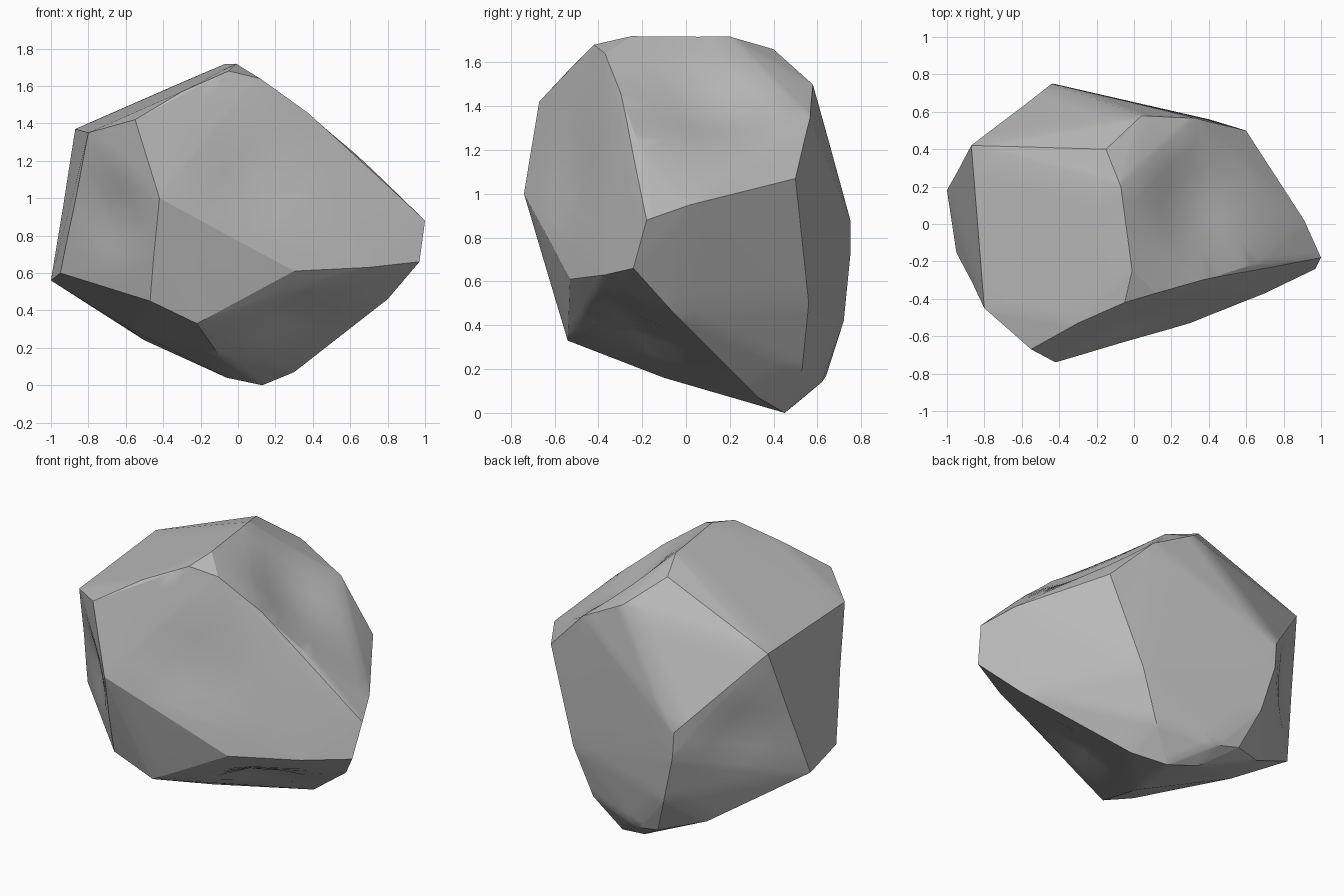
import bpy
import bmesh
import math
from mathutils import Vector

# Remove the default cube only
default_cube = bpy.data.objects.get("Cube")
if default_cube:
    bpy.data.objects.remove(default_cube, do_unlink=True)


def make_material(name, grey):
    colour = (grey, grey, grey, 1.0)
    material = bpy.data.materials.new(name)
    material.use_nodes = True
    material.diffuse_color = colour
    shader = next(n for n in material.node_tree.nodes if n.type == "BSDF_PRINCIPLED")
    shader.inputs["Base Color"].default_value = colour
    shader.inputs["Roughness"].default_value = 0.9
    return material


# Corners of the sloping top facet and the crest to its right
crown = [
    (-.87, .42, 1.37), (-.15, .4, 1.66), (-.07, .2, 1.72), (-.01, -.25, 1.72),
    (.12, -.37, 1.64), (-.05, -.42, 1.68), (-.3, -.53, 1.57), (-.55, -.67, 1.42),
    (-.8, -.45, 1.35), (.04, .58, 1.5), (.33, .57, 1.35), (.38, -.3, 1.46),
]

# Corners around the widest part
waist = [
    (.6, .5, 1.07), (.75, .25, 1.02), (.63, -.22, 1.24), (.91, .02, .95),
    (1, -.18, .88), (.97, -.24, .66), (-.44, .75, .88), (-.43, .75, .72),
    (-.42, -.74, 1), (-.94, .27, .84), (-1, .18, .56), (-.95, -.15, .6),
    (-.45, -.65, .7), (.3, -.53, .61), (.7, -.37, .63),
]

# Corners of the tapering underside
base = [
    (.4, .56, .5), (.28, .53, .2), (-.35, .72, .42), (-.1, .62, .14),
    (-.06, .5, .04), (-.25, .64, .17), (-.5, .5, .24), (.13, .45, 0),
    (.3, .33, .07), (.43, .22, .19), (.8, -.06, .46), (-.1, -.1, .16),
    (-.22, -.54, .33), (-.47, -.57, .45), (-.6, .15, .31),
]

# Shallow hollows: centre, radius, depth
hollows = [
    ((.05, -.5, 1.1), .3, .03),
    ((.3, -.2, .4), .25, .06),
    ((.33, .12, 1.42), .4, .07),
    ((-.7, -.5, .9), .25, .04),
    ((-.75, .5, .85), .25, .03),
]


def wrap_corners(points):
    """Stretch a closed skin over the corner points."""
    bm = bmesh.new()
    for point in points:
        bm.verts.new(point)
    result = bmesh.ops.convex_hull(bm, input=bm.verts[:])
    leftovers = {g for g in result["geom_interior"] + result["geom_unused"]
                 if isinstance(g, bmesh.types.BMVert) and g.is_valid}
    bmesh.ops.delete(bm, geom=list(leftovers), context="VERTS")
    return bm


def press_hollows(bm, dents):
    """Push the skin inward around each hollow, fading with distance."""
    bm.normal_update()
    moves = {}
    for vert in bm.verts:
        depth = 0.0
        for centre, radius, strength in dents:
            distance = (vert.co - Vector(centre)).length
            depth += strength * math.exp(-(distance / radius) ** 2 * 2)
        moves[vert] = vert.normal * depth
    for vert, move in moves.items():
        vert.co -= move


# Boulder: faceted skin, refined, hollowed and shaded
bm = wrap_corners(crown + waist + base)
bmesh.ops.subdivide_edges(bm, edges=bm.edges[:], cuts=5, use_grid_fill=True)
press_hollows(bm, hollows)
bmesh.ops.recalc_face_normals(bm, faces=bm.faces[:])

mesh = bpy.data.meshes.new("boulder")
bm.to_mesh(mesh)
bm.free()
boulder = bpy.data.objects.new("boulder", mesh)
bpy.context.collection.objects.link(boulder)
mesh.materials.append(make_material("stone grey", 0.5))

bpy.ops.object.select_all(action="DESELECT")
boulder.select_set(True)
bpy.context.view_layer.objects.active = boulder
bpy.ops.object.shade_smooth_by_angle(angle=math.radians(25))
